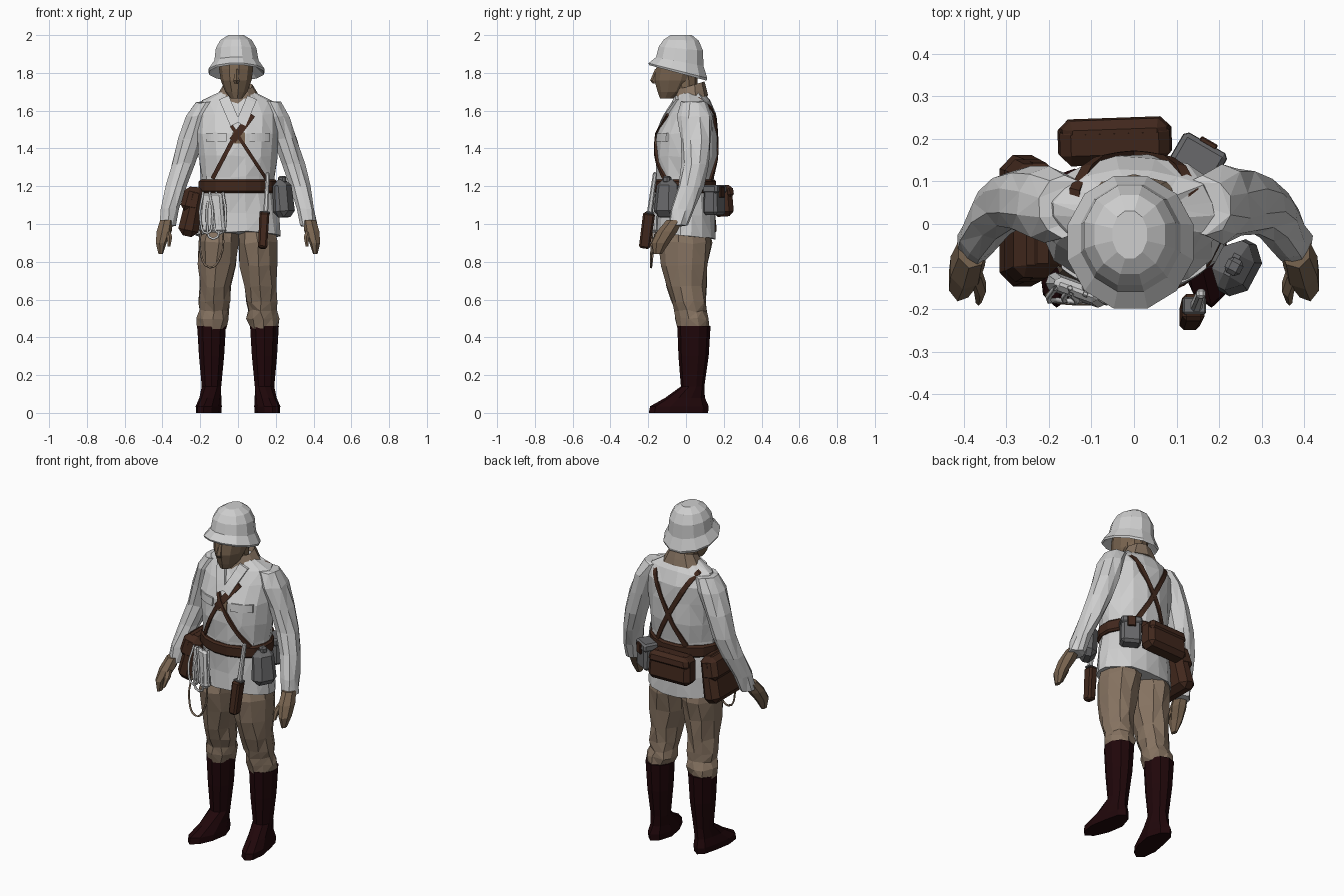
import bpy, bmesh, math, random
from mathutils import Matrix, Vector, Euler

random.seed(4)
default_cube = bpy.data.objects.get("Cube")
if default_cube:
    bpy.data.objects.remove(default_cube, do_unlink=True)


def material(name, r, g, b):
    mat = bpy.data.materials.new(name)
    mat.use_nodes = True
    mat.diffuse_color = (r, g, b, 1)
    mat.node_tree.nodes["Principled BSDF"].inputs["Base Color"].default_value = (r, g, b, 1)
    return mat


WHITE = material("white cloth", .62, .62, .62)
TAN = material("tan cloth", .24, .172, .12)
SKIN = material("skin", .19, .128, .08)
LEATHER = material("brown leather", .053, .021, .012)
BOOT = material("dark boot leather", .014, .002, .003)
GREY = material("grey canvas", .14, .14, .145)


def finish(bm, name, mat):
    bmesh.ops.recalc_face_normals(bm, faces=bm.faces[:])
    mesh = bpy.data.meshes.new(name)
    bm.to_mesh(mesh)
    bm.free()
    mesh.materials.append(mat)
    obj = bpy.data.objects.new(name, mesh)
    bpy.context.collection.objects.link(obj)


def loft(name, rings, mat, sides=10, side=1, wrinkle=0, warp=None):
    """Skin level oval rings (x, y, z, half width, half depth)."""
    bm = bmesh.new()
    loops = []
    for cx, cy, cz, rx, ry in rings:
        loop = []
        for i in range(sides):
            a = math.tau * (i + .5) / sides
            co = Vector((side * (cx + rx * math.cos(a)), cy + ry * math.sin(a), cz))
            if warp:
                co = warp(co)
            co += Vector([random.uniform(-wrinkle, wrinkle) for _ in range(3)])
            loop.append(bm.verts.new(co))
        loops.append(loop)
    for low, high in zip(loops, loops[1:]):
        for i in range(sides):
            j = (i + 1) % sides
            bm.faces.new((low[i], low[j], high[j], high[i]))
    bm.faces.new(loops[0])
    bm.faces.new(loops[-1])
    if wrinkle:
        bmesh.ops.triangulate(bm, faces=bm.faces[:])
    finish(bm, name, mat)


def block(name, center, size, mat, turn=(0, 0, 0), top=1, bevel=.015):
    """Chamfered box whose upper end is scaled by top."""
    bm = bmesh.new()
    bmesh.ops.create_cube(bm, size=1)
    for v in bm.verts:
        k = top if v.co.z > 0 else 1
        v.co = Vector((v.co.x * size[0] * k, v.co.y * size[1] * k, v.co.z * size[2]))
    bmesh.ops.bevel(bm, geom=bm.edges[:], offset=bevel, segments=1, profile=.5, affect='EDGES')
    rot = Euler([math.radians(t) for t in turn]).to_matrix().to_4x4()
    bm.transform(Matrix.Translation(center) @ rot)
    finish(bm, name, mat)


# Jacket body, hem slightly lower at the back
JACKET = [(0, 0, .94, .232, .158), (0, 0, 1.05, .218, .155), (0, -.005, 1.17, .197, .152),
          (0, -.005, 1.25, .197, .153), (0, 0, 1.36, .21, .164), (0, .005, 1.48, .222, .157),
          (0, .028, 1.58, .225, .132), (0, .035, 1.65, .19, .095), (0, .025, 1.7, .085, .068)]


def drop_hem(co):
    co.z -= co.y * .12 * max(0, 1.1 - co.z) / .16
    return co


loft("jacket", JACKET, WHITE, 16, wrinkle=.005, warp=drop_hem)


def jacket_y(x, z, facing):
    """Depth of the jacket surface, facing -1 for front and 1 for back."""
    for a, b in zip(JACKET, JACKET[1:]):
        if z <= b[2]:
            break
    t = max(0, min(1, (z - a[2]) / (b[2] - a[2])))
    cy, rx, ry = (a[k] + (b[k] - a[k]) * t for k in (1, 3, 4))
    return cy + facing * ry * math.sqrt(max(.04, 1 - (x / rx) ** 2))


def strip(name, start, end, width, mat, facing=-1, lift=.009, steps=8):
    """Flat band laid over the jacket between two (x, z) points."""
    bm = bmesh.new()
    a, b = Vector(start), Vector(end)
    across = (b - a).orthogonal().normalized() * width / 2
    rows = []
    for i in range(steps + 1):
        p = a.lerp(b, i / steps)
        row = []
        for q in (p - across, p + across):
            y = jacket_y(q.x, q.y, facing)
            row += [bm.verts.new((q.x, y + facing * h, q.y)) for h in (lift, -.008)]
        rows.append((row[0], row[2], row[3], row[1]))
    for r, s in zip(rows, rows[1:]):
        for i in range(4):
            j = (i + 1) % 4
            bm.faces.new((r[i], r[j], s[j], s[i]))
    bm.faces.new(rows[0])
    bm.faces.new(rows[-1])
    finish(bm, name, mat)


# Belt and cross straps
loft("belt", [(0, -.005, z, .197 + g, .152 + g) for z, g in
              ((1.165, .006), (1.175, .016), (1.225, .016), (1.235, .006))], LEATHER, 16)
strip("front_strap_wide", (.075, 1.58), (-.03, 1.44), .038, LEATHER)
strip("front_strap_lower", (-.03, 1.44), (-.135, 1.24), .022, LEATHER)
strip("front_strap_narrow", (-.035, 1.52), (.155, 1.23), .018, LEATHER, lift=.012)
strip("strap_backing", (.004, 1.485), (.004, 1.425), .065, SKIN, lift=.008, steps=3)
strip("back_strap_right", (-.14, 1.665), (.095, 1.23), .026, LEATHER, 1)
strip("back_strap_left", (.14, 1.665), (-.095, 1.23), .026, LEATHER, 1)


def toe_out(co):
    low = max(0, min(1, (.15 - co.z) / .08))
    co.x += math.copysign((.04 - co.y) * .17 * low, co.x)
    return co


for side, label in ((1, "left"), (-1, "right")):
    # Lapels and chest pocket flaps
    strip(label + "_lapel", (side * .075, 1.67), (side * .015, 1.53), .055, WHITE, lift=.014)
    strip(label + "_pocket_flap", (side * .06, 1.46), (side * .17, 1.46), .045, WHITE, lift=.009)
    # Sleeves and hands
    loft(label + "_sleeve", [(.375, -.045, .99, .043, .052), (.36, -.02, 1.08, .048, .06),
                             (.328, .025, 1.2, .056, .066), (.29, .052, 1.32, .064, .07),
                             (.248, .055, 1.45, .069, .081), (.205, .045, 1.57, .07, .091),
                             (.165, .04, 1.645, .065, .07)], WHITE, 10, side, .006)
    loft(label + "_hand", [(.41, -.15, .84, .012, .022), (.408, -.135, .9, .03, .048),
                           (.393, -.1, .96, .042, .055), (.38, -.06, 1.02, .036, .045)], SKIN, 7, side)
    loft(label + "_thumb", [(.365, -.178, .88, .008, .014), (.362, -.148, .93, .016, .024),
                            (.38, -.1, .98, .018, .025)], SKIN, 6, side)
    # Trousers and boots
    loft(label + "_trouser_leg", [(.138, .04, .45, .076, .08), (.133, .035, .5, .087, .088),
                                  (.125, .025, .54, .078, .082), (.124, .015, .59, .083, .092),
                                  (.12, 0, .67, .088, .104), (.11, -.005, .78, .102, .122),
                                  (.104, -.005, .9, .108, .138), (.09, 0, 1.0, .095, .12)],
         TAN, 10, side, .008)
    loft(label + "_boot", [(.142, -.04, 0, .062, .157), (.142, -.035, .035, .064, .155),
                           (.14, -.005, .08, .056, .105), (.14, .035, .14, .054, .062),
                           (.14, .04, .3, .07, .08), (.14, .042, .46, .08, .088)],
         BOOT, 10, side, warp=toe_out)


def lean(co):
    co.z += co.y * .3 - .01
    return co


# Neck, collar and head
loft("neck", [(0, .01, 1.6, .07, .06), (0, 0, 1.7, .064, .062), (-.005, -.01, 1.8, .066, .07)], SKIN)
loft("collar", [(0, .025, 1.655, .13, .092), (0, .022, 1.695, .105, .086), (0, .022, 1.735, .08, .076),
                (0, .02, 1.69, .066, .06)], TAN, 10, warp=lean)
loft("head", [(-.008, -.1, 1.665, .032, .038), (-.008, -.075, 1.7, .06, .076),
              (-.008, -.058, 1.76, .083, .11), (-.008, -.045, 1.82, .092, .115),
              (-.008, -.035, 1.91, .088, .105)], SKIN, 11)
loft("nose", [(-.008, -.158, 1.745, .016, .02), (-.008, -.164, 1.76, .018, .026),
              (-.008, -.15, 1.82, .01, .014)], SKIN, 6)


# Sun helmet, tipped back with a drooping brim
def tip_back(co):
    co.z -= .27 * (co.y + .043) * min(1, (2 - co.z) / .2)
    return co


loft("helmet", [(-.008, -.035, 1.845, .1, .105), (-.008, -.043, 1.8, .148, .157),
                (-.008, -.043, 1.812, .153, .161), (-.008, -.033, 1.862, .121, .13),
                (-.01, -.027, 1.93, .111, .121), (-.01, -.025, 1.974, .086, .096),
                (-.01, -.025, 2, .042, .058)], WHITE, 12, warp=tip_back)

# Back pouch with flap
block("back_pouch", (-.045, .193, 1.122), (.27, .105, .165), LEATHER, (4, 0, 2), .95, .025)
block("back_pouch_flap", (-.045, .2, 1.17), (.265, .1, .07), LEATHER, (4, 0, 2), .9, .02)
# Side bag on the right hip
block("side_bag", (-.242, .008, 1.065), (.11, .315, .265), LEATHER, (0, 12, 0), .84, .032)
block("side_bag_flap", (-.242, .008, 1.13), (.112, .295, .13), LEATHER, (0, 12, 0), .88, .025)
# Canteen and rear left pouch
block("canteen", (.238, -.1, 1.135), (.095, .14, .2), GREY, (0, -5, -28), .85, .032)
block("canteen_cap", (.235, -.1, 1.235), (.04, .04, .04), GREY, (0, 0, -28), bevel=.01)
block("rear_pouch", (.15, .15, 1.125), (.115, .085, .155), GREY, (0, 0, -30), .95)
block("rear_pouch_flap", (.15, .152, 1.185), (.12, .09, .045), GREY, (0, 0, -30), .95, .01)
block("rear_pouch_tab", (.175, .19, 1.17), (.045, .014, .06), LEATHER, (0, 0, -30), bevel=.003)
# Bayonet with scabbard
block("scabbard", (.135, -.208, .965), (.048, .058, .19), LEATHER, (-8, 3, 0), 1.1, .01)
block("bayonet_grip", (.152, -.178, 1.165), (.026, .028, .22), WHITE, (-8, 3, 0), .8, .006)
block("bayonet_guard", (.142, -.192, 1.06), (.055, .04, .012), GREY, (-8, 3, 0), bevel=.004)


def rope(name, points, radius, mat):
    curve = bpy.data.curves.new(name, 'CURVE')
    curve.dimensions = '3D'
    curve.bevel_depth = radius
    curve.bevel_resolution = 0
    curve.resolution_u = 4
    spline = curve.splines.new('BEZIER')
    spline.bezier_points.add(len(points) - 1)
    for bp, co in zip(spline.bezier_points, points):
        bp.co = co
        bp.handle_left_type = bp.handle_right_type = 'AUTO'
    curve.materials.append(mat)
    obj = bpy.data.objects.new(name, curve)
    bpy.context.collection.objects.link(obj)


# Folded cloth and cord loops hanging from the belt
block("hanging_cloth", (-.135, -.155, 1.06), (.15, .045, .21), WHITE, (0, 0, -20), .72, .012)
for i in range(3):
    x, drop = -.185 + .035 * i, .95 - .03 * (i % 2)
    rope(f"white_cord_{i}", [(x, -.15, 1.17), (x - .015, -.18, 1.03), (x + .02, -.18, drop),
                             (x + .05, -.185, 1.03), (x + .035, -.165, 1.17)], .007, WHITE)
rope("tan_cord_loop", [(-.19, -.155, 1), (-.2, -.175, .86), (-.15, -.185, .77),
                       (-.095, -.185, .82), (-.08, -.175, 1)], .006, TAN)
